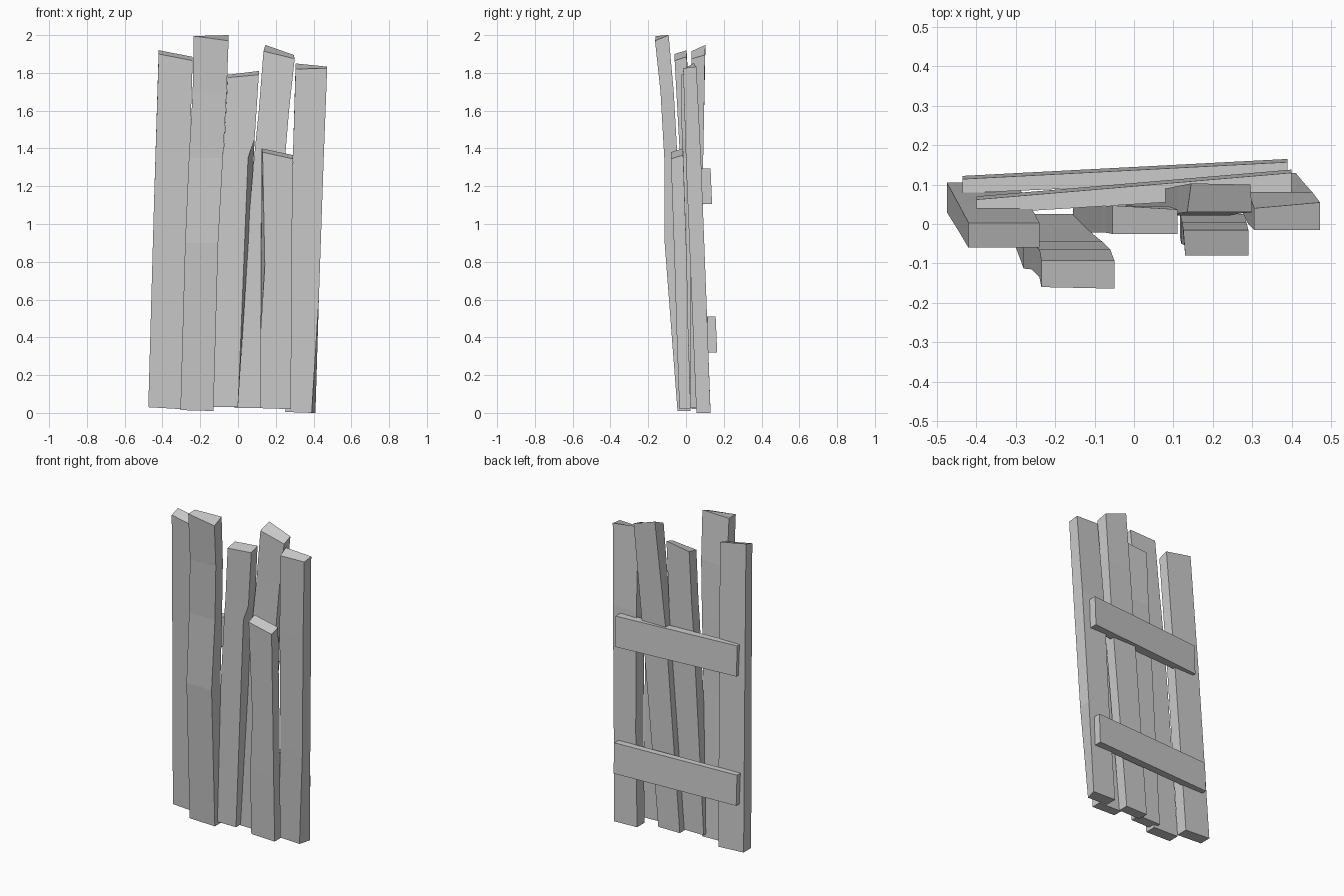
import bpy, bmesh

def board(name, rings, nudge=()):
    """Loft four-sided rings: (left x, right x, front y, back y, left z, right z).
    nudge: (ring, corner, dx, dy, dz), corners 0 front-left, 1 front-right, 2 back-right, 3 back-left."""
    pts = [[[x0, y0, za], [x1, y0, zb], [x1, y1, zb], [x0, y1, za]]
           for x0, x1, y0, y1, za, zb in rings]
    for r, c, *d in nudge:
        for k in range(3):
            pts[r][c][k] += d[k]
    bm = bmesh.new()
    loops = [[bm.verts.new(p) for p in ring] for ring in pts]
    for a, b in zip(loops, loops[1:]):
        for i in range(4):
            j = (i + 1) % 4
            bm.faces.new((a[i], a[j], b[j], b[i]))
    bm.faces.new(loops[0][::-1])
    bm.faces.new(loops[-1])
    bmesh.ops.recalc_face_normals(bm, faces=bm.faces)
    me = bpy.data.meshes.new(name)
    bm.to_mesh(me)
    bm.free()
    ob = bpy.data.objects.new(name, me)
    bpy.context.collection.objects.link(ob)
    return ob

# Upright planks, left to right, each listed from bottom to top
board("plank_left", [
    (-0.475, -0.30, 0.03, 0.105, 0.03, 0.02),
    (-0.445, -0.265, -0.018, 0.05, 1.1, 1.1),
    (-0.42, -0.24, -0.06, 0.003, 1.90, 1.865)],
    [(2, 2, 0, 0, 0.02), (2, 3, 0, 0, 0.02)])

board("plank_tall", [
    (-0.305, -0.13, -0.045, 0.025, 0.015, 0.01),
    (-0.28, -0.105, -0.113, -0.025, 0.9, 0.9),
    (-0.26, -0.08, -0.115, -0.045, 1.35, 1.35),
    (-0.24, -0.06, -0.135, -0.065, 1.70, 1.70),
    (-0.235, -0.05, -0.16, -0.092, 1.995, 2.0)],
    [(4, 1, 0, -0.004, -0.03)])

board("plank_middle", [
    (-0.155, 0.0, -0.02, 0.045, 0.03, 0.03),
    (-0.08, 0.083, -0.022, 0.045, 1.35, 1.35),
    (-0.072, 0.088, -0.022, 0.045, 1.45, 1.45),
    (-0.055, 0.11, -0.025, 0.037, 1.775, 1.79)],
    [(1, 1, -0.03, 0, 0), (3, 2, 0, 0, 0.02), (3, 3, 0, 0.01, 0.015)])

board("plank_second_right", [
    (-0.02, 0.13, 0.025, 0.09, 0.025, 0.025),
    (0.08, 0.245, 0.022, 0.09, 1.3, 1.3),
    (0.11, 0.27, 0.027, 0.096, 1.6, 1.6),
    (0.135, 0.30, 0.03, 0.10, 1.915, 1.875)],
    [(3, 2, -0.005, 0, 0.02), (3, 3, 0.01, 0.003, 0.033)])

board("plank_short", [
    (0.117, 0.28, -0.035, 0.025, 0.025, 0.02),
    (0.12, 0.283, -0.05, 0.012, 0.44, 0.44),
    (0.122, 0.285, -0.06, 0.005, 0.78, 0.78),
    (0.13, 0.29, -0.08, -0.015, 1.38, 1.345)],
    [(2, 0, 0.02, 0, 0), (3, 2, 0, 0, 0.02), (3, 3, -0.005, 0, 0.02)])

board("plank_right", [
    (0.25, 0.41, 0.055, 0.13, 0.005, 0.0),
    (0.275, 0.428, 0.03, 0.108, 0.6, 0.6),
    (0.29, 0.453, 0.0, 0.08, 1.33, 1.33),
    (0.305, 0.472, -0.015, 0.055, 1.82, 1.825)],
    [(0, 1, -0.02, 0, 0), (3, 3, 0, -0.015, 0.03), (3, 2, 0, 0, 0.008)])

# Cross battens on the back, lofted from left end to right end
def batten(name, left, right, bottom, top):
    bm_ends = []
    for x, y0, y1 in (left, right):
        bm_ends.append([(x, y0, bottom), (x, y1, bottom), (x, y1 - 0.008, top), (x, y0, top)])
    verts = bm_ends[0] + bm_ends[1]
    faces = [(3, 2, 1, 0), (4, 5, 6, 7)] + [(i, (i + 1) % 4, (i + 1) % 4 + 4, i + 4) for i in range(4)]
    me = bpy.data.meshes.new(name)
    me.from_pydata(verts, [], faces)
    bm = bmesh.new()
    bm.from_mesh(me)
    bmesh.ops.recalc_face_normals(bm, faces=bm.faces)
    bm.to_mesh(me)
    bm.free()
    bpy.context.collection.objects.link(bpy.data.objects.new(name, me))

batten("batten_upper", (-0.40, 0.025, 0.07), (0.40, 0.075, 0.138), 1.105, 1.295)
batten("batten_lower", (-0.435, 0.078, 0.122), (0.39, 0.115, 0.165), 0.32, 0.51)
